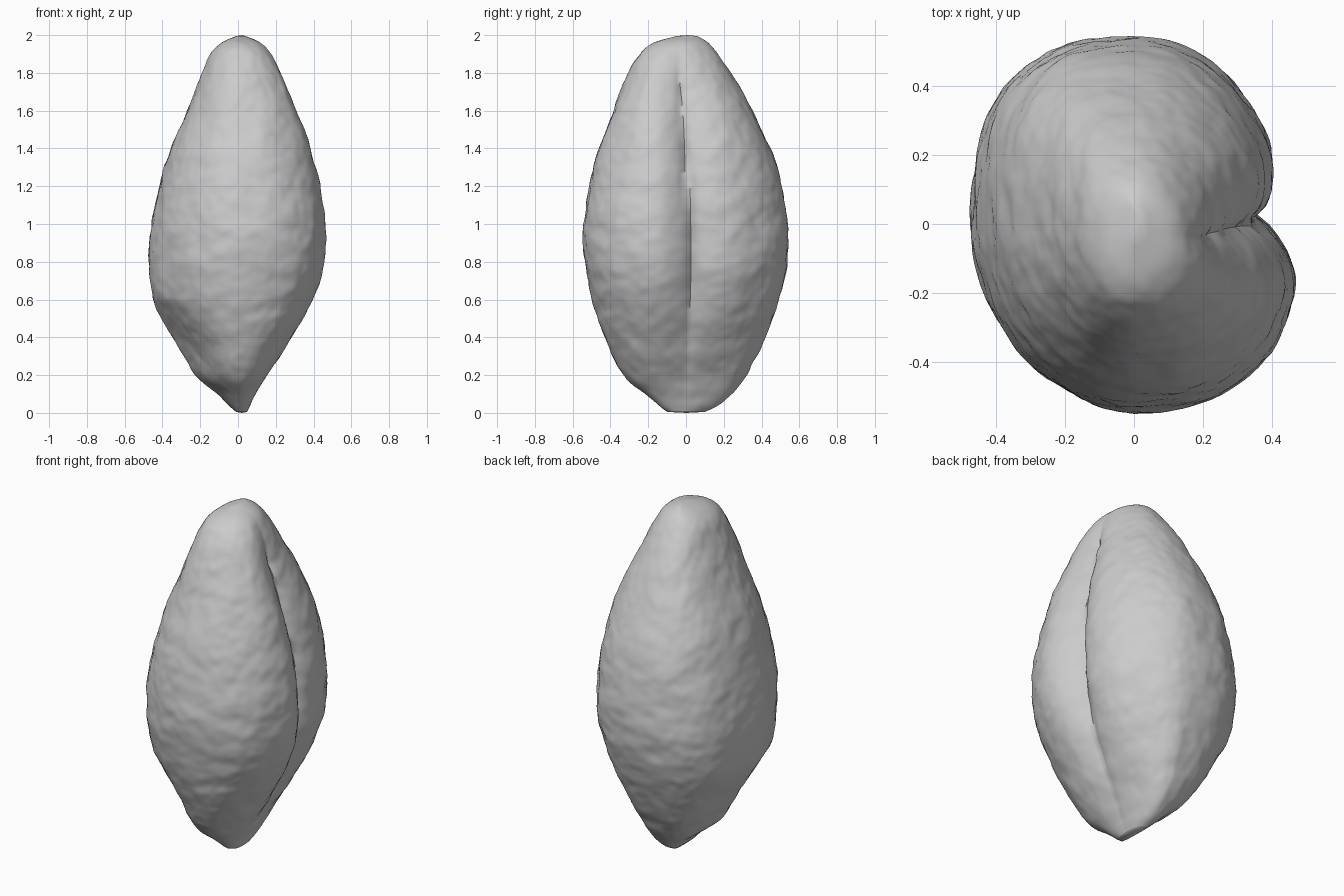
import bpy, bmesh, math
from mathutils import Vector, noise

cube = bpy.data.objects.get("Cube")
if cube:
    bpy.data.objects.remove(cube)

# Outline stations: height, left x, right x, front y, back y
STATIONS = [
    (0.005, -0.01, 0.05, -0.10, 0.10),
    (0.04, -0.05, 0.07, -0.15, 0.17),
    (0.1, -0.11, 0.10, -0.22, 0.24),
    (0.2, -0.225, 0.16, -0.335, 0.32),
    (0.4, -0.345, 0.29, -0.43, 0.42),
    (0.6, -0.45, 0.40, -0.495, 0.49),
    (0.8, -0.47, 0.46, -0.535, 0.535),
    (1.0, -0.455, 0.465, -0.54, 0.535),
    (1.2, -0.415, 0.44, -0.515, 0.505),
    (1.4, -0.355, 0.395, -0.46, 0.445),
    (1.6, -0.27, 0.325, -0.385, 0.35),
    (1.8, -0.19, 0.235, -0.31, 0.235),
    (1.9, -0.145, 0.18, -0.245, 0.17),
    (1.96, -0.085, 0.12, -0.17, 0.12),
    (1.995, -0.01, 0.04, -0.05, 0.06),
]
SIDES, STEPS = 160, 12


def spline(p0, p1, p2, p3, t):
    return 0.5 * (2 * p1 + (p2 - p0) * t + (2 * p0 - 5 * p1 + 4 * p2 - p3) * t * t
                  + (3 * p1 - p0 - 3 * p2 + p3) * t ** 3)


def sections():
    """Smoothly interpolated outline stations, bottom to top."""
    last = len(STATIONS) - 1
    for i in range(last):
        ring = [STATIONS[min(max(i + k, 0), last)] for k in (-1, 0, 1, 2)]
        n = STEPS if ring[2][0] - ring[1][0] > 0.15 else STEPS // 2
        for s in range(n):
            yield [spline(*vals, s / n) for vals in zip(*ring)]
    yield STATIONS[-1]


def surface_point(sec, angle):
    """Rounded section with two unequal lobes parted by a cleft on the +x side."""
    z, x0, x1, y0, y1 = sec
    c, s = math.cos(angle), math.sin(angle)
    mid = (y0 + y1) / 2
    half_x = -x0 if c < 0 else x1 * (1.0 - (0.16 if s > 0 else 0.12) * s)
    # fullness of each quarter: lower is squarer; the left side leans back near the base
    low = max(0, 1 - z / 0.7)
    if c < 0:
        e = 0.78 - 0.15 * low if s > 0 else 1.06 + 0.1 * low
    else:
        e = 0.92 if s > 0 else 0.9
    x = half_x * math.copysign(abs(c) ** e, c)
    y = mid + (y1 - y0) / 2 * math.copysign(abs(s) ** e, s)
    # cleft wanders slightly from tip to base and fades at the tip
    line = 0.033 * math.sin(2.6 * (1.35 - z)) - 0.003
    if c > 0:
        d = abs(y - line)
        width = 0.15 if y > line else 0.11
        fade = min(1, (2.0 - z) / 0.3, 0.35 + z)
        x -= x1 * fade * (0.12 * math.exp(-d / 0.03) + 0.13 * math.exp(-(d / width) ** 2))
    # flattened lower flank
    if c < 0 and s < 0 and z < 0.6:
        x *= 1 - 0.35 * abs(c * s) * math.sin(math.pi * z / 0.6)
    return Vector((x, y, z))


def wrinkled(p):
    """Shallow mottled wrinkles over the husk."""
    out = Vector((p.x, p.y, 0))
    amount = min(1, out.length / 0.2)
    bump = 0.008 * noise.noise(p * 5) \
        + 0.006 * noise.noise(Vector((p.x * 9, p.y * 9, p.z * 12))) \
        + 0.004 * noise.noise(p * 22)
    return p + out.normalized() * bump * amount


bm = bmesh.new()
rings = [[bm.verts.new(wrinkled(surface_point(sec, 2 * math.pi * i / SIDES)))
          for i in range(SIDES)] for sec in sections()]
for a, b in zip(rings, rings[1:]):
    for i in range(SIDES):
        j = (i + 1) % SIDES
        bm.faces.new((a[i], a[j], b[j], b[i]))

# Close both tips
base = bm.verts.new((0.02, 0, 0))
tip = bm.verts.new((0.02, 0.01, 2))
for i in range(SIDES):
    j = (i + 1) % SIDES
    bm.faces.new((base, rings[0][j], rings[0][i]))
    bm.faces.new((tip, rings[-1][i], rings[-1][j]))

mesh = bpy.data.meshes.new("seed_husk")
bm.to_mesh(mesh)
bm.free()
husk = bpy.data.objects.new("seed_husk", mesh)
bpy.context.collection.objects.link(husk)

# Plain grey
mat = bpy.data.materials.new("plain_grey")
mat.use_nodes = True
grey = (0.6, 0.6, 0.6, 1)
mat.diffuse_color = grey
mat.node_tree.nodes["Principled BSDF"].inputs["Base Color"].default_value = grey
mesh.materials.append(mat)

bpy.context.view_layer.objects.active = husk
husk.select_set(True)
bpy.ops.object.shade_smooth_by_angle(angle=math.radians(60))
